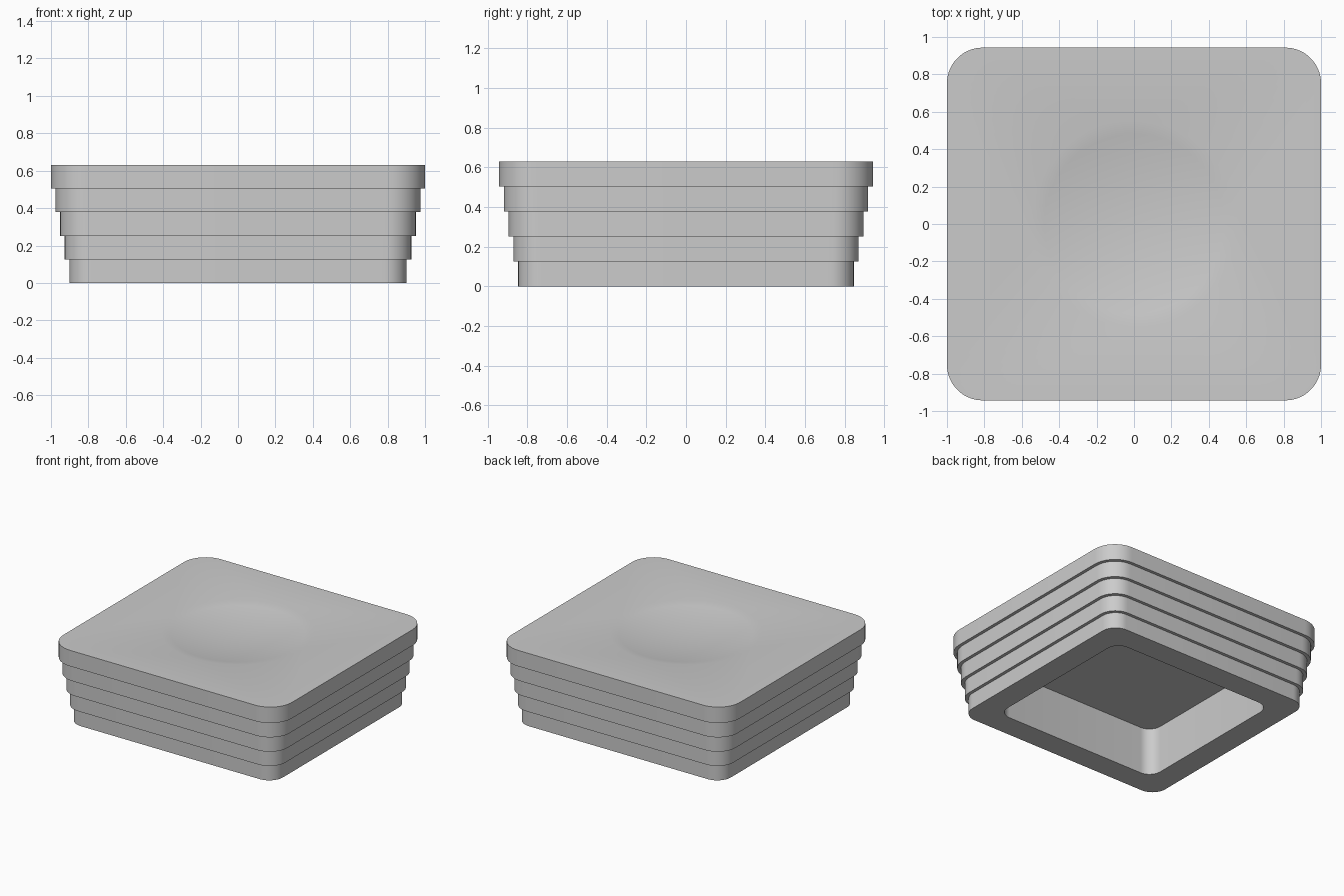
import bpy
import bmesh
import math

if "Cube" in bpy.data.objects:
    bpy.data.objects.remove(bpy.data.objects["Cube"])

SEG = 12                  # points per rounded corner
N = 4 * SEG
TIERS, TIER_H = 5, 0.126
TOP = TIERS * TIER_H
DISH_R, DISH_DEPTH, DISH_RINGS = 0.55, 0.05, 8


def rounded_loop(bm, hx, hy, r, z):
    """Rounded rectangle of N points."""
    verts = []
    for q, (sx, sy) in enumerate(((1, 1), (-1, 1), (-1, -1), (1, -1))):
        for i in range(SEG):
            a = math.pi / 2 * (q + i / (SEG - 1))
            verts.append(bm.verts.new((sx * (hx - r) + r * math.cos(a),
                                       sy * (hy - r) + r * math.sin(a), z)))
    return verts


def circle_loop(bm, r, z):
    return [bm.verts.new((r * math.cos(a), r * math.sin(a), z))
            for a in ((i + 0.5) * 2 * math.pi / N for i in range(N))]


def skin(bm, a, b):
    for i in range(N):
        j = (i + 1) % N
        bm.faces.new((a[i], a[j], b[j], b[i]))


bm = bmesh.new()

# Underside recess: ceiling, then down its walls to the foot
loops = [rounded_loop(bm, 0.713, 0.658, 0.10, 0.375),
         rounded_loop(bm, 0.713, 0.658, 0.10, 0.0)]
bm.faces.new(loops[0])

# Stepped outer tiers, widening upwards
for t in range(TIERS):
    k = t / (TIERS - 1)
    size = (0.902 + 0.098 * k, 0.846 + 0.097 * k, 0.12 + 0.07 * k)
    loops.append(rounded_loop(bm, *size, t * TIER_H))
    loops.append(rounded_loop(bm, *size, (t + 1) * TIER_H))

# Shallow round dish in the flat top
for i in range(DISH_RINGS):
    f = 1 - i / DISH_RINGS
    loops.append(circle_loop(bm, DISH_R * f, TOP - DISH_DEPTH * (1 - f * f)))

for a, b in zip(loops, loops[1:]):
    skin(bm, a, b)
centre = bm.verts.new((0, 0, TOP - DISH_DEPTH))
for i in range(N):
    bm.faces.new((loops[-1][i], loops[-1][(i + 1) % N], centre))
bmesh.ops.recalc_face_normals(bm, faces=bm.faces)

mesh = bpy.data.meshes.new("stepped_dish_body")
bm.to_mesh(mesh)
bm.free()
body = bpy.data.objects.new("stepped_dish_body", mesh)
bpy.context.collection.objects.link(body)

grey = bpy.data.materials.new("light_grey")
grey.diffuse_color = (0.6, 0.6, 0.6, 1)
grey.use_nodes = True
grey.node_tree.nodes["Principled BSDF"].inputs["Base Color"].default_value = grey.diffuse_color
mesh.materials.append(grey)

bpy.context.view_layer.objects.active = body
body.select_set(True)
bpy.ops.object.shade_smooth_by_angle(angle=math.radians(30))
